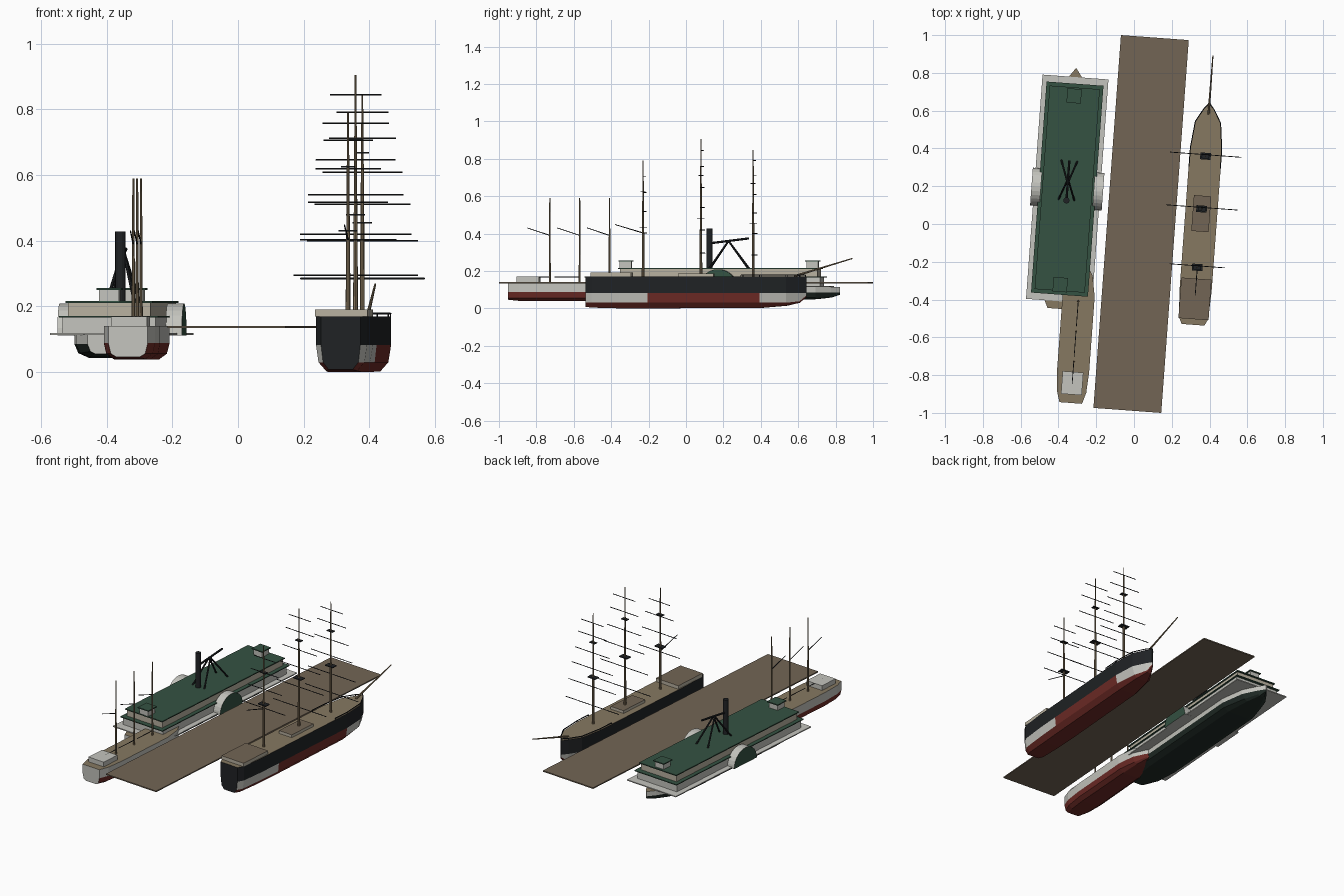
import bpy, bmesh, math
from mathutils import Matrix, Vector

if "Cube" in bpy.data.objects:
    bpy.data.objects.remove(bpy.data.objects["Cube"])

def mat(name, c):
    m = bpy.data.materials.new(name)
    m.diffuse_color = (*c, 1)
    m.use_nodes = True
    m.node_tree.nodes["Principled BSDF"].inputs["Base Color"].default_value = m.diffuse_color
    return m

PIER = mat("pier_wood", (.17, .13, .09))
DECK = mat("deck_wood", (.24, .19, .12))
GREEN = mat("green_paint", (.035, .085, .055))
RED = mat("red_bottom", (.16, .025, .02))
BLACK = mat("black_paint", (.014, .016, .018))
WHITE = mat("white_paint", (.55, .55, .51))
BEIGE = mat("beige_paint", (.48, .44, .35))
SPAR = mat("spar_wood", (.23, .17, .1))
DARK = mat("dark_bottom", (.015, .025, .02))

ANGLE = Matrix.Rotation(math.radians(-4.22), 4, 'Z')
frame = Matrix()                       # current vessel frame

def berth(x):
    global frame
    frame = Matrix.Translation((x, 0, 0)) @ ANGLE

def finish(name, bm, mats):
    bmesh.ops.recalc_face_normals(bm, faces=bm.faces[:])
    me = bpy.data.meshes.new(name)
    bm.to_mesh(me)
    bm.free()
    for m in mats:
        me.materials.append(m)
    ob = bpy.data.objects.new(name, me)
    ob.matrix_world = frame
    bpy.context.collection.objects.link(ob)
    return ob

def box(name, y0, y1, half, z0, z1, side, top=None, x=0):
    bm = bmesh.new()
    bmesh.ops.create_cube(bm, size=1, matrix=Matrix.Translation((x, (y0 + y1) / 2, (z0 + z1) / 2))
                          @ Matrix.Diagonal((half * 2, y1 - y0, z1 - z0, 1)))
    for f in bm.faces:
        if f.calc_center_median().z > z1 - 1e-5:
            f.material_index = 1
    return finish(name, bm, [side, top or side])

def rod(name, a, b, r0, r1, m, n=8):
    a, b = Vector(a), Vector(b)
    bm = bmesh.new()
    rot = (b - a).to_track_quat('Z', 'Y').to_matrix().to_4x4()
    bmesh.ops.create_cone(bm, cap_ends=True, segments=n, radius1=r0, radius2=r1,
                          depth=(b - a).length, matrix=Matrix.Translation((a + b) / 2) @ rot)
    return finish(name, bm, [m])

def hull(name, stations, levels, paint, mats):
    """stations: (y, half width, keel rise, bilge fullness); levels: keel, bilge, waterline, deck."""
    bm = bmesh.new()
    rings = []
    for y, w, rise, full in stations:
        half = [(w * full * .72, levels[0] + rise), (w * (full + .05), max(levels[1], levels[0] + rise + .008)),
                (w, levels[2]), (w, levels[3])]
        pts = [(-a, z) for a, z in reversed(half)] + half
        rings.append([bm.verts.new((a, y, z)) for a, z in pts])
    bands = [3, 2, 1, 0, 1, 2, 3, 4]     # topside, strake, bilge, bottom ... deck
    for i in range(len(rings) - 1):
        for k in range(8):
            j = (k + 1) % 8
            f = bm.faces.new((rings[i][k], rings[i][j], rings[i + 1][j], rings[i + 1][k]))
            f.material_index = paint(bands[k], i)
    bm.faces.new(rings[0]).material_index = paint(3, 0)
    bm.faces.new(rings[-1]).material_index = paint(3, 0)
    return finish(name, bm, mats)

# pier
berth(.0375)
box("pier", -.9895, .9895, .18, .134, .141, PIER)

# three-masted sailing ship
berth(.352)
outline = [(-.535, .06, .008, .85), (-.5, .078, .004, .85), (-.35, .085, 0, .85), (-.2, .085, 0, .88),
           (.4, .085, .002, .85), (.54, .068, .014, .75), (.61, .028, .03, .6), (.645, .003, .06, .5)]

def ship_paint(band, i):
    if band == 2:
        return 0 if i == 3 else 2
    return {0: 0, 1: 0, 3: 1, 4: 3}[band]

hull("ship_hull", outline, (0, .03, .083, .17), ship_paint, [RED, BLACK, WHITE, DECK])
box("ship_poop_deck", -.505, -.29, .08, .17, .191, BEIGE, PIER)
box("ship_deck_house", -.04, .15, .046, .17, .187, BEIGE, PIER)
rod("bowsprit", (0, .58, .172), (0, .893, .267), .006, .003, SPAR)

# bow rail following the deck edge
path = [(-.083, .3), (-.083, .4), (-.067, .54), (-.027, .61), (0, .64)]
path += [(-x, y) for x, y in reversed(path[:-1])]
for k in range(len(path) - 1):
    rod("bow_rail", (*path[k], .178), (*path[k + 1], .178), .003, .003, BLACK, 6)
for k in path:
    rod("bow_rail_post", (*k, .168), (*k, .178), .002, .002, BLACK, 6)

# masts with tops and yards
MAIN_YARDS = [(.17, .19), (.34, .17), (.503, .146), (.648, .122), (.8, .102), (.918, .079)]
MIZZEN_YARDS = [(.375, .147), (.56, .122), (.725, .1), (.865, .075)]
for label, y, top, yards in (("mizzen", -.23, .79, MIZZEN_YARDS), ("main", .08, .905, MAIN_YARDS),
                             ("fore", .36, .847, MAIN_YARDS)):
    h = top - .17
    z1, z2 = .17 + h * .42, .17 + h * .735
    rod(label + "_lower_mast", (0, y, .165), (0, y, z1), .0075, .006, SPAR)
    rod(label + "_topmast", (0, y, z1), (0, y, z2), .0055, .0042, SPAR)
    rod(label + "_topgallant_mast", (0, y, z2), (0, y, top), .004, .0025, SPAR)
    box(label + "_top", y - .018, y + .018, .028, z1 - .002, z1 + .003, BLACK)
    box(label + "_crosstrees", y - .012, y + .012, .02, z2 - .002, z2 + .002, BLACK)
    for f, half in yards:
        z = .17 + h * f
        rod(label + "_yard", (-half, y + .008, z), (half, y + .008, z), .0024, .0024, BLACK, 6)
rod("mizzen_gaff", (0, -.23, .403), (0, -.38, .448), .003, .002, BLACK, 6)

# schooner
berth(-.265)
outline = [(-.95, .06, .008, .82), (-.89, .078, .002, .85), (-.78, .085, 0, .88), (-.38, .085, 0, .85),
           (-.27, .066, .012, .75), (-.2, .026, .025, .6), (-.17, .003, .045, .5)]
hull("schooner_hull", outline, (.038, .056, .088, .141),
     lambda b, i: {0: 0, 1: 0, 2: 0, 3: 1, 4: 2}[b], [RED, WHITE, DECK])
box("schooner_cabin", -.905, -.785, .055, .141, .17, WHITE)
for y in (-.73, -.57, -.41):
    rod("schooner_mast", (0, y, .138), (0, y, .59), .0055, .003, SPAR)
    rod("schooner_gaff", (0, y, .39), (0, y - .12, .43), .0025, .002, BLACK, 6)
    rod("schooner_boom", (0, y, .168), (0, y - .135, .168), .0025, .002, BLACK, 6)

# paddle ferry
berth(-.367)
outline = [(-.45, .058, .012, .8), (-.36, .1, .003, .82), (-.22, .115, 0, .85), (.55, .115, 0, .85),
           (.7, .082, .006, .75), (.78, .035, .015, .6), (.825, .003, .03, .5)]
hull("ferry_hull", outline, (.043, .058, .085, .114),
     lambda b, i: {0: 0, 1: 0, 2: 0, 3: 1, 4: 2}[b], [DARK, WHITE, DECK])
box("ferry_guard_deck", -.41, .78, .175, .113, .119, WHITE)
box("ferry_lower_house", -.36, .73, .142, .119, .166, WHITE)
box("ferry_upper_deck", -.375, .745, .151, .166, .171, GREEN)
box("ferry_upper_house", -.345, .715, .126, .171, .211, BEIGE)
box("ferry_roof", -.355, .725, .133, .211, .217, GREEN)
for y in (-.322, .68):
    box("pilot_house", y - .031, y + .031, .031, .217, .25, WHITE)
    box("pilot_house_roof", y - .038, y + .038, .038, .25, .256, GREEN)
rod("funnel", (0, .125, .21), (0, .125, .428), .016, .016, BLACK, 16)

# half-round paddle boxes
for s in (-1, 1):
    bm = bmesh.new()
    arc = [(.185 + .1 * math.cos(math.pi * k / 14), .112 + .097 * math.sin(math.pi * k / 14)) for k in range(15)]
    a = [bm.verts.new((s * .14, y, z)) for y, z in arc]
    b = [bm.verts.new((s * .19, y, z)) for y, z in arc]
    for k in range(15):
        j = (k + 1) % 15
        bm.faces.new((a[k], a[j], b[j], b[k]))
    bm.faces.new(a)
    bm.faces.new(b).material_index = 1
    finish("paddle_box", bm, [WHITE, GREEN])

# walking beam and its A-frame
rod("walking_beam", (0, .12, .347), (0, .337, .374), .006, .006, BLACK)
for x in (-.042, .042):
    for y in (.128, .335):
        rod("beam_frame_leg", (x, y, .214), (x * .1, .228, .36), .005, .005, BLACK)
